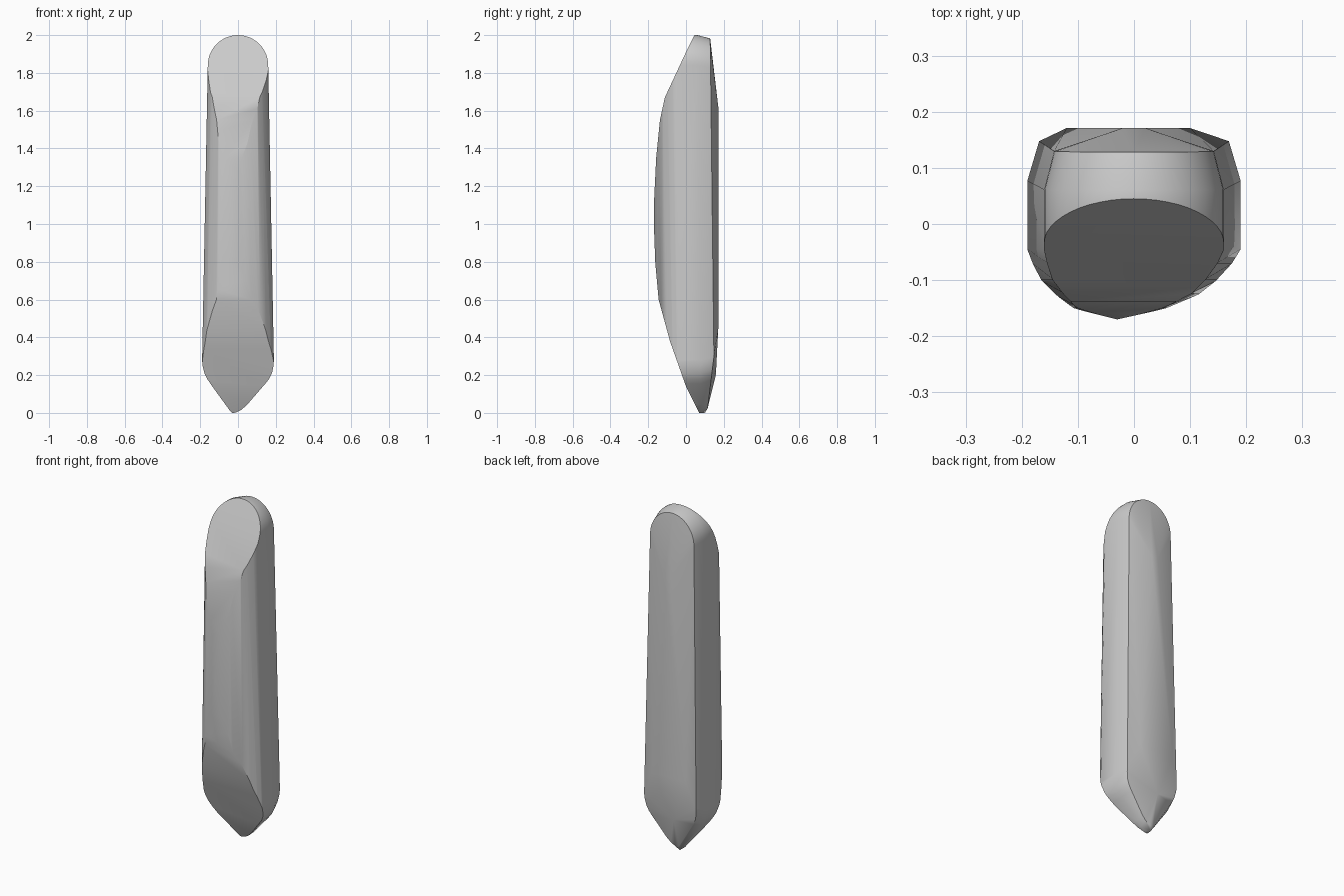
import bpy
import bmesh
import math
from mathutils import Vector

cube = bpy.data.objects.get("Cube")
if cube:
    bpy.data.objects.remove(cube, do_unlink=True)


def hull(points):
    """Return a bmesh holding the convex hull of the points."""
    bm = bmesh.new()
    for p in points:
        bm.verts.new(p)
    bmesh.ops.remove_doubles(bm, verts=bm.verts[:], dist=0.0005)
    bmesh.ops.convex_hull(bm, input=bm.verts[:])
    loose = [v for v in bm.verts if not v.link_faces]
    bmesh.ops.delete(bm, geom=loose, context="VERTS")
    return bm


# Outline seen from the front: round top, tapered sides, off-centre point
outline = [(0.16 * math.cos(math.pi * i / 24), 1.84 + 0.16 * math.sin(math.pi * i / 24))
           for i in range(25)]
outline += [(-0.19, 0.28), (-0.188, 0.25), (-0.178, 0.21), (-0.16, 0.175), (-0.04, 0.008), (-0.03, 0)]
outline += [(0.19, 0.28), (0.188, 0.25), (0.18, 0.21), (0.165, 0.18), (0.145, 0.155),
            (0.05, 0.045), (0.02, 0.018), (-0.01, 0.003), (-0.02, 0)]

# Rounded front: depth, width scale and sideways shift of each layer
layers = [(-0.045, 1, 0), (-0.07, 0.94, -0.003), (-0.1, 0.835, -0.009),
          (-0.125, 0.69, -0.012), (-0.15, 0.45, -0.025), (-0.17, 0, -0.03)]
points = [(x * s + dx, y, z) for y, s, dx in layers for x, z in outline]

# Straight sides and the chamfered rim of the back
for x, z in outline:
    points.append((x, 0.08 - 0.01 * z, z))
    rim = 0.15 - 0.013 * (z - 0.3) if z > 0.3 else 0.15 - 0.12 * (0.3 - z)
    points.append((x * 0.89, rim, 1.12 + (z - 1.12) * 0.98))

# Raised flat on the back, narrowing upwards
points += [(-0.12, 0.171, 0.45), (0.1, 0.171, 0.45), (-0.02, 0.171, 1.62), (0.02, 0.171, 1.62),
           (-0.03, 0.158, 0.2), (-0.03, 0.1, 0)]
body = hull(points)

# Slice the front along its side profile
profile = [(0.07, 0), (0, 0.14), (-0.085, 0.38), (-0.145, 0.6), (-0.163, 0.8), (-0.17, 1.0),
           (-0.17, 1.1), (-0.158, 1.35), (-0.138, 1.55), (-0.112, 1.67), (0, 1.91), (0.045, 2.0)]
for (y0, z0), (y1, z1) in zip(profile, profile[1:]):
    bmesh.ops.bisect_plane(body, geom=body.verts[:] + body.edges[:] + body.faces[:],
                           plane_co=(0, y0, z0), plane_no=Vector((0, z0 - z1, y1 - y0)).normalized(),
                           clear_outer=True)
    kept = [v.co.copy() for v in body.verts]
    body.free()
    body = hull(kept)

bmesh.ops.dissolve_limit(body, angle_limit=math.radians(0.5), verts=body.verts[:], edges=body.edges[:])
bmesh.ops.recalc_face_normals(body, faces=body.faces[:])
mesh = bpy.data.meshes.new("pointed_bar")
body.to_mesh(mesh)
body.free()

grey = bpy.data.materials.new("light_grey")
grey.use_nodes = True
grey.diffuse_color = (0.6, 0.6, 0.6, 1)
grey.node_tree.nodes["Principled BSDF"].inputs["Base Color"].default_value = (0.6, 0.6, 0.6, 1)
mesh.materials.append(grey)

bar = bpy.data.objects.new("pointed_bar", mesh)
bpy.context.collection.objects.link(bar)
bpy.ops.object.select_all(action="DESELECT")
bar.select_set(True)
bpy.context.view_layer.objects.active = bar
bpy.ops.object.shade_smooth_by_angle(angle=math.radians(30))
